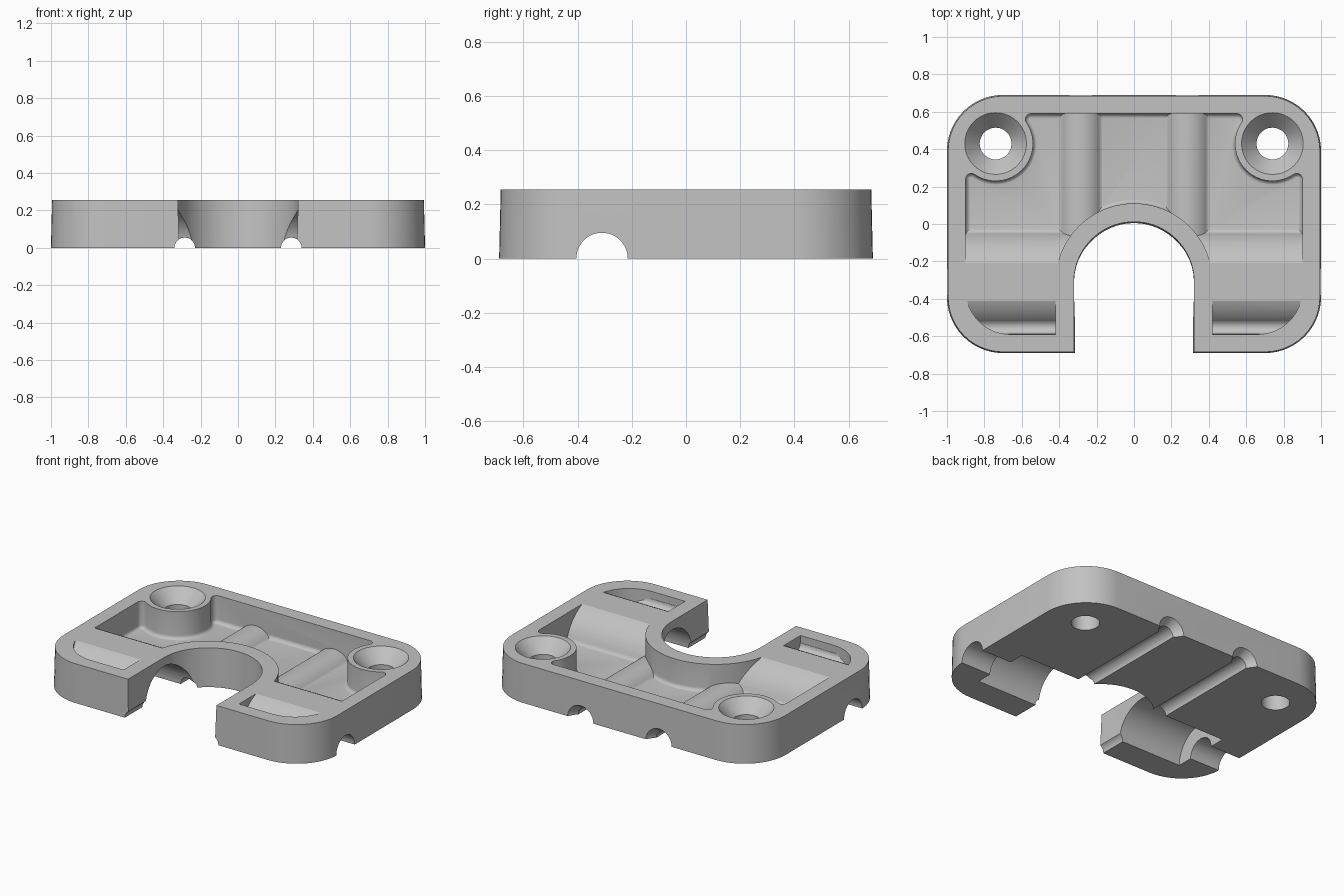
import bpy, bmesh
from math import sin, cos, pi, sqrt, atan2

cube = bpy.data.objects.get("Cube")
if cube:
    bpy.data.objects.remove(cube, do_unlink=True)

TOP, FLOOR = 0.255, 0.075
FILLET, FLARE = 0.025, 0.035
SLOT_Y, GROOVE_X = -0.31, 0.285
HOLE_X, HOLE_Y = 0.74, 0.43
CROSS_R, LONG_R = 0.275, 0.13

grey = bpy.data.materials.new("plain grey")
grey.use_nodes = True
colour = (0.54, 0.54, 0.54, 1)
grey.diffuse_color = colour
grey.node_tree.nodes["Principled BSDF"].inputs["Base Color"].default_value = colour


def loft(name, rings):
    """Closed solid through matching rings of points."""
    bm = bmesh.new()
    loops = [[bm.verts.new(p) for p in ring] for ring in rings]
    n = len(loops[0])
    for a, b in zip(loops, loops[1:]):
        for i in range(n):
            j = (i + 1) % n
            bm.faces.new((a[i], a[j], b[j], b[i]))
    bm.faces.new(loops[0])
    bm.faces.new(loops[-1])
    bmesh.ops.recalc_face_normals(bm, faces=bm.faces)
    mesh = bpy.data.meshes.new(name)
    bm.to_mesh(mesh)
    bm.free()
    mesh.materials.append(grey)
    obj = bpy.data.objects.new(name, mesh)
    bpy.context.collection.objects.link(obj)
    return obj


def cut(target, cutter):
    cutter.hide_render = True
    mod = target.modifiers.new("cut", "BOOLEAN")
    mod.operation, mod.solver, mod.object = "DIFFERENCE", "EXACT", cutter
    bpy.context.view_layer.objects.active = target
    bpy.ops.object.modifier_apply(modifier=mod.name)
    bpy.data.objects.remove(cutter, do_unlink=True)


def arc(x, y, r, start, end, steps):
    angles = [start + (end - start) * i / steps for i in range(steps + 1)]
    return [(x + r * cos(a), y + r * sin(a)) for a in angles]


def rounded(hx, hy, r, z):
    """Rounded rectangle outline."""
    pts = []
    for k, (sx, sy) in enumerate(((1, 1), (-1, 1), (-1, -1), (1, -1))):
        pts += arc(sx * (hx - r), sy * (hy - r), r, k * pi / 2, (k + 1) * pi / 2, 14)
    return [(x, y, z) for x, y in pts]


def arch(r, z):
    """U outline, open towards the front."""
    pts = arc(0, SLOT_Y, r, 0, pi, 40) + [(-r, -0.9), (r, -0.9)]
    return [(x, y, z) for x, y in pts]


def circle(x, y, r, z):
    return [(px, py, z) for px, py in arc(x, y, r, 0, 2 * pi, 48)[:-1]]


def boss(side, d, z):
    """Round boss outline blending into both walls of its corner."""
    f, wall, r = 0.03, 0.16, 0.2
    near = wall - f
    far = sqrt((r + f) ** 2 - near ** 2)
    lean = atan2(near, far)
    pts = arc(-far, near, f - d, pi / 2, -lean, 8)
    pts += arc(0, 0, r + d, pi - lean, 1.5 * pi + lean, 28)[1:-1]
    pts += arc(near, -far, f - d, pi / 2 + lean, 0, 8)
    pts += [(0.3, -far), (0.3, 0.3), (-far, 0.3)]
    return [(side * (HOLE_X + x), HOLE_Y + y, z) for x, y in pts]


def foot(floor, steps=5):
    """Offset and height pairs of a rounded foot."""
    angles = [i / steps * pi / 2 for i in range(steps + 1)]
    return [(FILLET * (1 - sin(a)), floor + FILLET * (1 - cos(a))) for a in angles]


def half_round(r):
    """Half disc section reaching just below the base."""
    return [(r, -0.1)] + arc(0, 0, r, 0, pi, 24) + [(-r, -0.1)]


def ridge(r):
    """Half round section with flared feet."""
    low = FLOOR - 0.001
    rise = low + FLARE
    u = sqrt((r + FLARE) ** 2 - rise ** 2)
    lean = atan2(rise, u)
    right = [(u, -0.1)] + arc(u, rise, FLARE, 1.5 * pi, pi + lean, 6)
    crown = arc(0, 0, r, lean, pi - lean, 26)[1:-1]
    return right + crown + [(-x, z) for x, z in reversed(right)]


def trough():
    """Section filling the gap between cross ridge and front wall."""
    f = 0.04
    u = f - 0.278
    z = sqrt((CROSS_R + f) ** 2 - u * u)
    bed = arc(u, z, f, pi, 2 * pi - atan2(z, -u), 10)
    return [(-0.3, z)] + bed + [(-0.15, -0.1), (-0.3, -0.1)]


def along_x(name, sections):
    return loft(name, [[(x, SLOT_Y + u, z) for u, z in s] for x, s in sections])


def along_y(name, x, sections):
    return loft(name, [[(x + u, y, z) for u, z in s] for y, s in sections])


# Outer block, with slightly drafted sides
body = loft("mounting_plate", [rounded(1 - d, 0.69 - d, 0.3 - d, z)
                               for d, z in ((0, 0), (0.006, TOP))])

# Hollow of the tray, leaving ridges, bosses and the slot wall standing
hollow = loft("hollow", [rounded(0.9 - d, 0.59 - d, 0.24 - d, z)
                         for d, z in foot(FLOOR) + [(0, 0.4)]])
base = [(FILLET, -0.1)] + foot(FLOOR - 0.001) + [(0, 0.5)]
cut(hollow, along_x("cross_ridge", [(x, ridge(CROSS_R)) for x in (-1.1, 1.1)]))
cut(hollow, along_x("front_trough", [(x, trough()) for x in (-1.2, 1.2)]))
cut(hollow, loft("slot_wall", [arch(0.42 + d, z) for d, z in base]))
for s in (-1, 1):
    cut(hollow, along_y("long_ridge", s * GROOVE_X,
                        [(y, ridge(LONG_R)) for y in (-0.4, 0.8)]))
    cut(hollow, loft("boss", [boss(s, d, z) for d, z in base]))
cut(body, hollow)

# Front slot, slightly wider at the top
cut(body, loft("slot", [arch(r, z) for r, z in ((0.312, -0.1), (0.323, 0.3))]))

# Wide channel underneath with narrower ends
cut(body, along_x("wide_channel", [(x, half_round(0.2)) for x in (-0.78, 0.78)]))
cut(body, along_x("side_channel", [(x, half_round(0.095)) for x in (-1.2, 1.2)]))

for s in (-1, 1):
    # Long grooves flaring at the back wall
    cut(body, along_y("groove", s * GROOVE_X,
                      [(y, half_round(0.055)) for y in (-0.9, 0.9)]))
    cut(body, along_y("flare", s * GROOVE_X,
                      [(0.63, half_round(0.05)), (0.65, half_round(0.068)),
                       (0.7, half_round(0.1))]))
    # Countersunk screw holes
    cut(body, loft("screw_hole", [circle(s * HOLE_X, HOLE_Y, r, z) for r, z in
                                  ((0.085, -0.1), (0.085, 0.17), (0.165, TOP),
                                   (0.165, 0.4))]))

bpy.ops.object.select_all(action="DESELECT")
body.select_set(True)
bpy.context.view_layer.objects.active = body
bpy.ops.object.shade_smooth_by_angle(angle=0.33)
